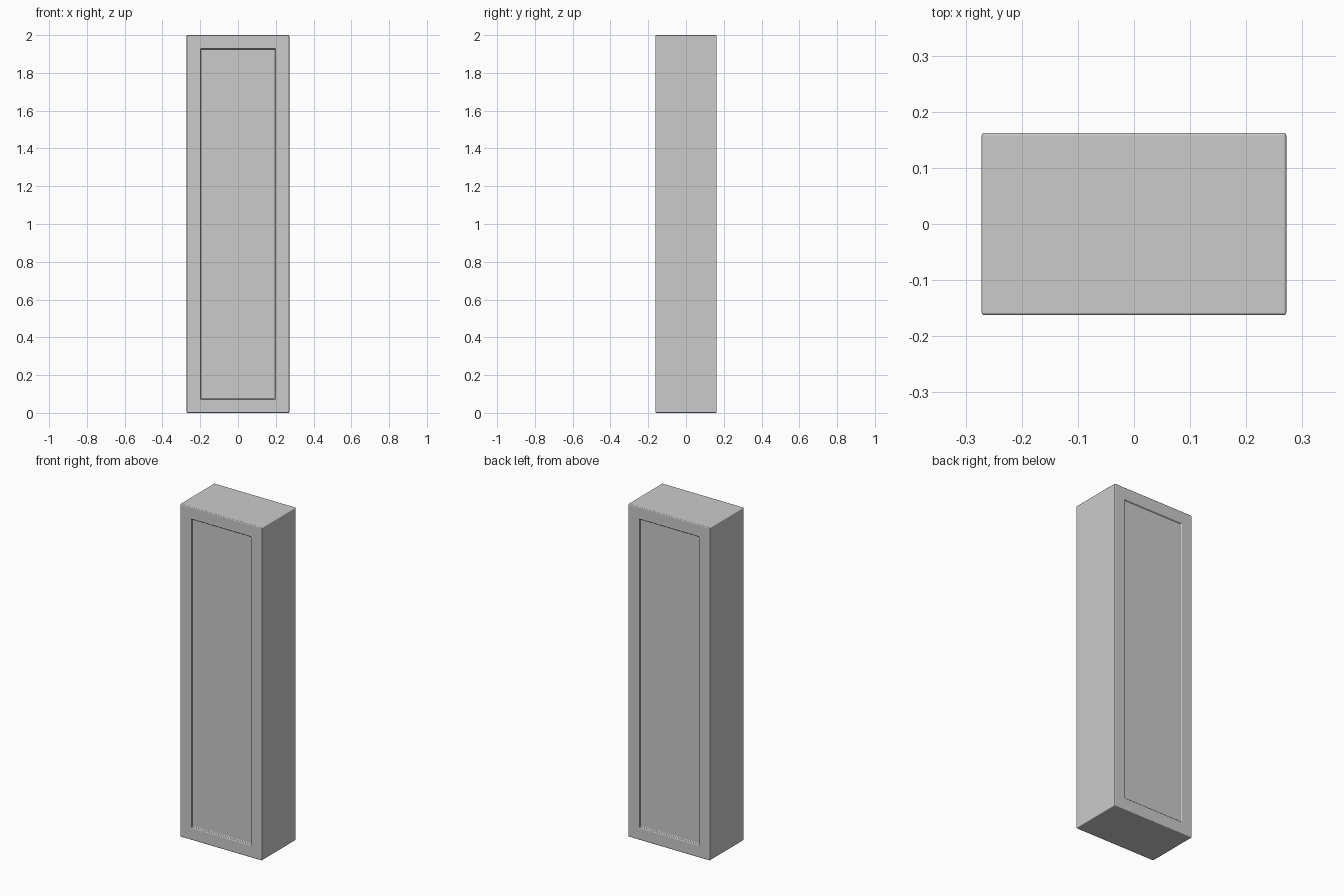
import bpy, bmesh
from mathutils import Matrix, Vector

if "Cube" in bpy.data.objects:
    bpy.data.objects.remove(bpy.data.objects["Cube"])

W, D, H = 0.543, 0.325, 2.0
MARGIN, DEPTH, ROUND = 0.074, 0.015, 0.005

# Tall block standing on the ground
bm = bmesh.new()
bmesh.ops.create_cube(bm, size=1, matrix=Matrix.Translation((0, 0, H / 2)) @ Matrix.Diagonal((W, D, H, 1)))
bm.normal_update()

# Shallow straight-walled recess in the front and back faces
for face in [f for f in bm.faces if abs(f.normal.y) > 0.9]:
    inward = Vector(face.normal) * -DEPTH
    bmesh.ops.inset_individual(bm, faces=[face], thickness=MARGIN, use_even_offset=True)
    panel = bmesh.ops.extrude_discrete_faces(bm, faces=[face])["faces"][0]
    bmesh.ops.translate(bm, verts=panel.verts, vec=inward)

bmesh.ops.recalc_face_normals(bm, faces=bm.faces)
mesh = bpy.data.meshes.new("panelled_pillar")
bm.to_mesh(mesh)
bm.free()
pillar = bpy.data.objects.new("panelled_pillar", mesh)
bpy.context.collection.objects.link(pillar)

# Small rounded edges
bevel = pillar.modifiers.new("rounded_edges", "BEVEL")
bevel.width = ROUND
bevel.segments = 3
bevel.limit_method = "ANGLE"
bevel.harden_normals = True

bpy.context.view_layer.objects.active = pillar
pillar.select_set(True)
bpy.ops.object.shade_smooth_by_angle()
